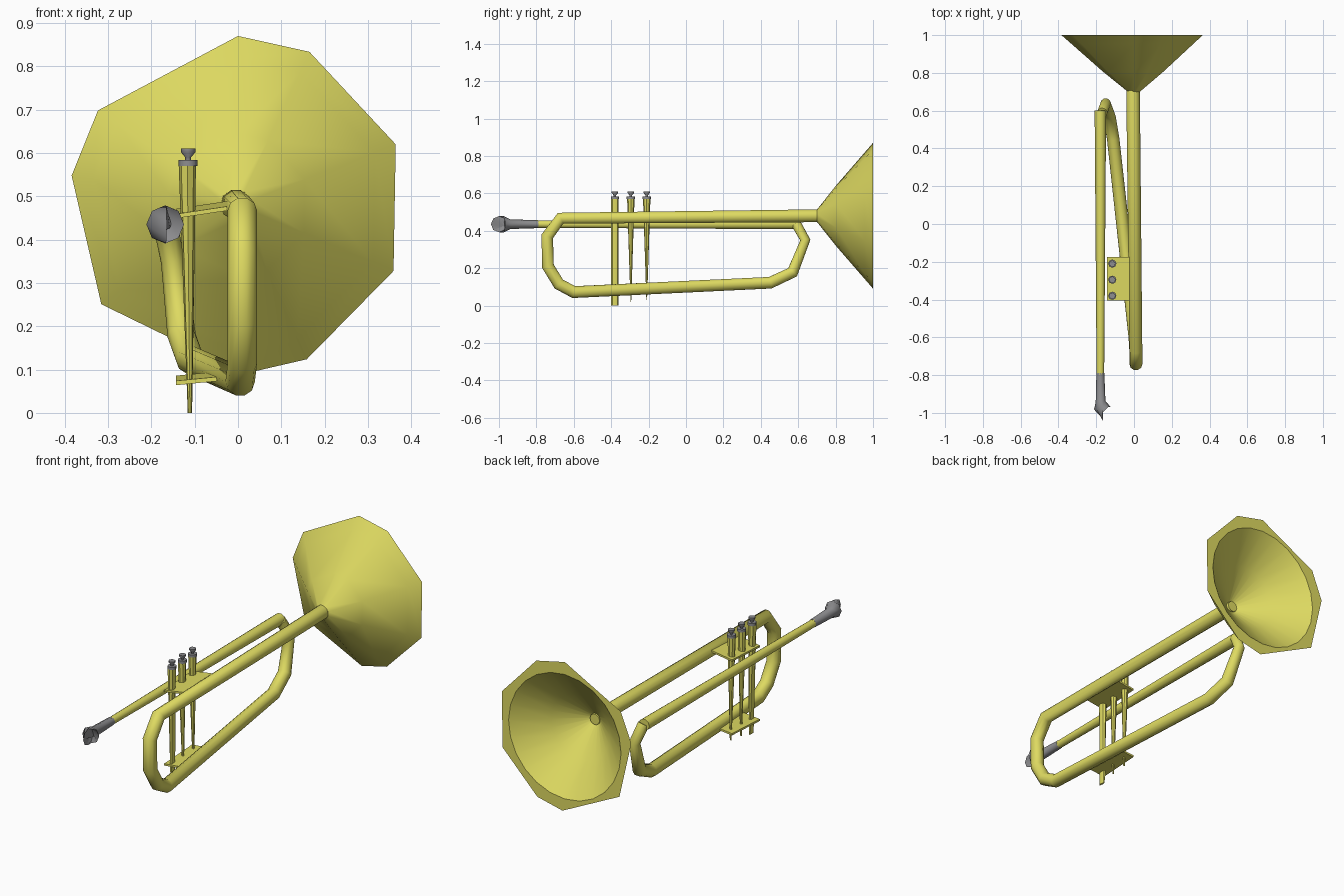
import bpy, bmesh, math
from mathutils import Vector

cube = bpy.data.objects.get("Cube")
if cube:
    bpy.data.objects.remove(cube, do_unlink=True)


def material(name, color):
    m = bpy.data.materials.new(name)
    m.use_nodes = True
    m.diffuse_color = color
    m.node_tree.nodes["Principled BSDF"].inputs["Base Color"].default_value = color
    return m


BRASS = material("yellow brass", (0.73, 0.70, 0.12, 1))
SILVER = material("silver grey", (0.27, 0.27, 0.28, 1))


def finish(name, bm, mat, angle=40):
    bmesh.ops.recalc_face_normals(bm, faces=bm.faces)
    mesh = bpy.data.meshes.new(name)
    bm.to_mesh(mesh)
    bm.free()
    mesh.materials.append(mat)
    obj = bpy.data.objects.new(name, mesh)
    bpy.context.collection.objects.link(obj)
    bpy.ops.object.select_all(action="DESELECT")
    obj.select_set(True)
    bpy.context.view_layer.objects.active = obj
    bpy.ops.object.shade_smooth_by_angle(angle=math.radians(angle))
    return obj


def bridge(bm, a, b):
    n = len(a)
    for i in range(n):
        bm.faces.new((a[i], a[(i + 1) % n], b[(i + 1) % n], b[i]))


def tube(name, path, mat, sides=10, angle=50):
    """Sweep a round section along (x, y, z, radius) points."""
    bm = bmesh.new()
    pts = [Vector(p[:3]) for p in path]
    rings = []
    for i, p in enumerate(pts):
        before = (p - pts[i - 1]).normalized() if i else Vector()
        after = (pts[i + 1] - p).normalized() if i < len(pts) - 1 else Vector()
        t = (before + after).normalized()
        side = Vector((1, 0, 0))
        u = (side - t * side.dot(t)).normalized()
        if abs(t.x) > 0.9:
            u = t.orthogonal().normalized()
        v = t.cross(u)
        ring = []
        for k in range(sides):
            a = math.tau * k / sides
            ring.append(bm.verts.new(p + (u * math.cos(a) + v * math.sin(a)) * path[i][3]))
        if rings:
            bridge(bm, rings[-1], ring)
        rings.append(ring)
    bm.faces.new(rings[0])
    bm.faces.new(rings[-1])
    return finish(name, bm, mat, angle)


# Bell: uneven nine-sided flare outside, round funnel inside
def bell():
    bm = bmesh.new()
    outer = [90, 65, 21, -23, -66, -88, -144, -190, -214]
    inner = [-15 * k for k in range(24)]

    def ring(angles, r, y):
        return [bm.verts.new((r * math.cos(math.radians(a)), y,
                              0.48 + r * math.sin(math.radians(a)))) for a in angles]

    def loops(angles, profile):
        rs = [ring(angles, r, y) for r, y in profile]
        for a, b in zip(rs, rs[1:]):
            bridge(bm, a, b)
        return rs

    out = loops(outer, [(0.033, 0.70), (0.165, 0.805), (0.338, 0.955), (0.39, 1.0)])
    fun = loops(inner, [(0.325, 1.0), (0.17, 0.87), (0.02, 0.745)])
    bm.faces.new(fun[-1])
    bm.faces.new(out[0])
    rim = [e for e in bm.edges if all(v in out[-1] for v in e.verts)
           or all(v in fun[0] for v in e.verts)]
    bmesh.ops.triangle_fill(bm, edges=rim, use_beauty=True, normal=(0, 1, 0))
    finish("bell", bm, BRASS, 35)


bell()

# Main tube from the bell, round the front bend and along the bottom
tube("main_tube", [
    (-0.005, 0.76, 0.48, 0.028), (-0.005, 0.70, 0.48, 0.036),
    (0.01, -0.67, 0.467, 0.034), (0.01, -0.742, 0.37, 0.034),
    (0.01, -0.738, 0.21, 0.034), (0.01, -0.68, 0.115, 0.034),
    (0.005, -0.60, 0.072, 0.034), (-0.11, 0.45, 0.122, 0.033),
    (-0.13, 0.57, 0.178, 0.033), (-0.15, 0.638, 0.35, 0.028),
    (-0.168, 0.59, 0.435, 0.028)], BRASS)

# Lead pipe and mouthpiece
tube("lead_pipe", [(-0.178, 0.60, 0.437, 0.03), (-0.178, 0.54, 0.437, 0.03),
                   (-0.178, -0.80, 0.435, 0.02)], BRASS)
tube("mouthpiece", [(-0.178, -0.79, 0.435, 0.021), (-0.177, -0.94, 0.435, 0.026),
                    (-0.168, -0.975, 0.435, 0.044), (-0.166, -1.0, 0.435, 0.043),
                    (-0.166, -0.97, 0.435, 0.012)], SILVER, 8)

# Valves: tapering casings with caps, stems and finger buttons
VX = -0.115
for i, (y, bottom, depth) in enumerate([(-0.38, 0.0, 1.0), (-0.295, 0.02, 0.1), (-0.21, 0.03, 0.1)]):
    n = str(i + 1)
    bm = bmesh.new()
    rings = []
    for z, rx, ry in [(bottom, 0.005, 0.02 * depth), (0.575, 0.02, 0.02)]:
        rings.append([bm.verts.new((VX + rx * math.cos(a) + (0.006 if z < 0.5 else 0) - 0.002,
                                    y + ry * math.sin(a), z))
                      for a in [math.tau * k / 8 for k in range(8)]])
        bm.faces.new(rings[-1])
    bridge(bm, *rings)
    finish("valve_casing_" + n, bm, BRASS)
    tube("valve_cap_" + n, [(VX, y, 0.57, 0.022), (VX, y, 0.584, 0.022)], SILVER, 8)
    tube("valve_button_" + n, [(VX, y, 0.58, 0.007), (VX, y, 0.59, 0.007),
                               (VX, y, 0.602, 0.017), (VX, y, 0.61, 0.017)], SILVER, 8)

# Brace plates joining the valves to the tubes
for name, z_out, z_in in [("upper_plate", 0.46, 0.48), ("lower_plate", 0.075, 0.088)]:
    bm = bmesh.new()
    bmesh.ops.create_cube(bm, size=1)
    for v in bm.verts:
        inside = v.co.x > 0
        v.co = (-0.01 if inside else -0.143, -0.29 + v.co.y * 0.23,
                (z_in if inside else z_out) + v.co.z * 0.01 + v.co.y * 0.012)
    finish(name, bm, BRASS)
